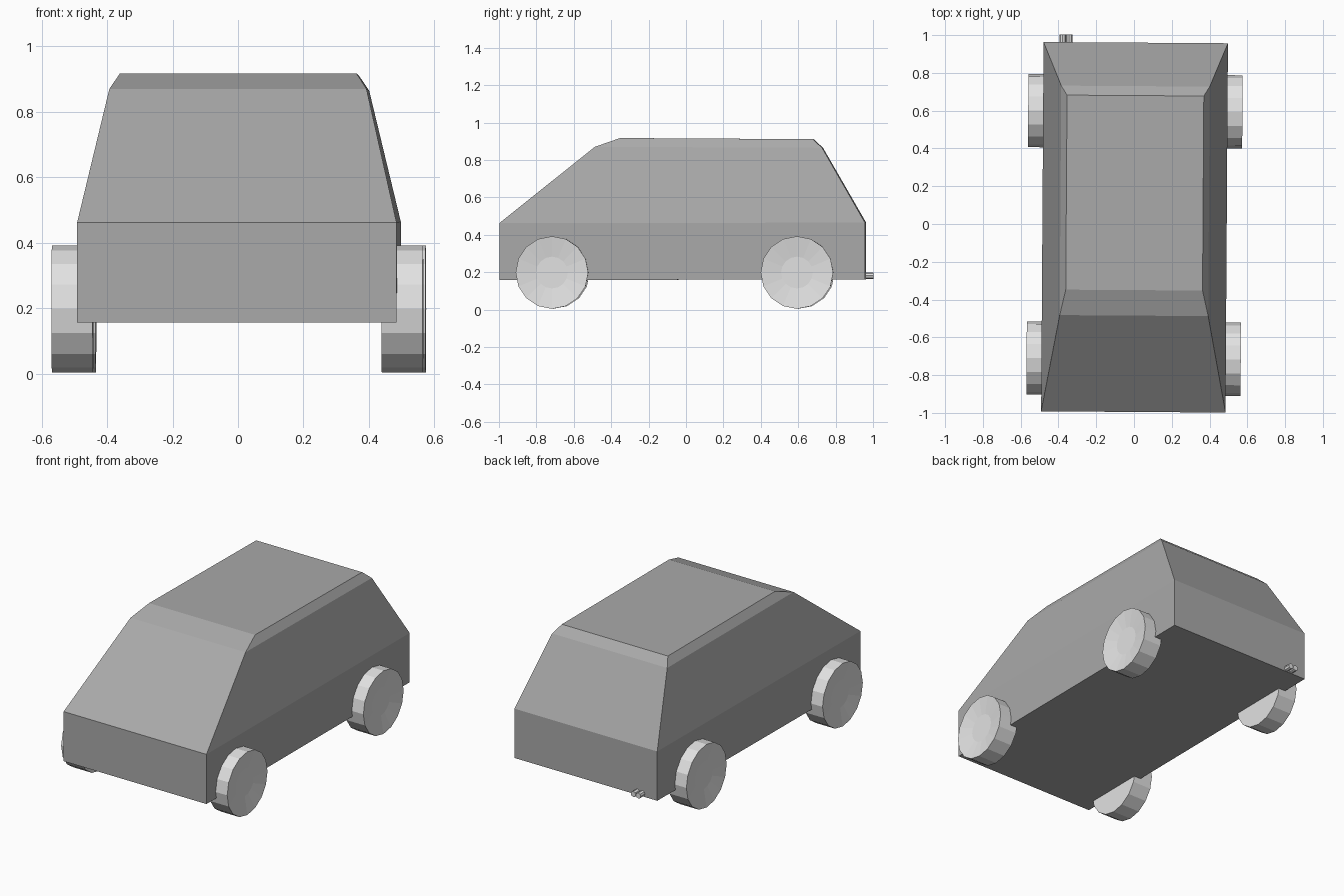
import bpy, bmesh, math
from mathutils import Matrix, Vector

if "Cube" in bpy.data.objects:
    bpy.data.objects.remove(bpy.data.objects["Cube"])


def material(name, value):
    m = bpy.data.materials.new(name)
    m.diffuse_color = (value, value, value, 1)
    m.use_nodes = True
    m.node_tree.nodes["Principled BSDF"].inputs["Base Color"].default_value = m.diffuse_color
    return m


body_grey = material("body grey", 0.40)
light_grey = material("light grey", 0.76)

# The whole car is turned very slightly about z
TURN = Matrix.Translation((0.003, 0, 0)) @ Matrix.Rotation(-0.0066, 4, 'Z')


def add_object(name, bm, mat):
    bmesh.ops.recalc_face_normals(bm, faces=bm.faces[:])
    bm.transform(TURN)
    mesh = bpy.data.meshes.new(name)
    bm.to_mesh(mesh)
    bm.free()
    mesh.materials.append(mat)
    obj = bpy.data.objects.new(name, mesh)
    bpy.context.collection.objects.link(obj)
    return obj


def loft(bm, rings):
    """Skin a stack of equal-length point rings and cap both ends."""
    loops = [[bm.verts.new(p) for p in ring] for ring in rings]
    for a, b in zip(loops, loops[1:]):
        n = len(a)
        for i in range(n):
            bm.faces.new((a[i], a[(i + 1) % n], b[(i + 1) % n], b[i]))
    bm.faces.new(loops[0])
    bm.faces.new(loops[-1])


def disc(center, radius, sides, axis):
    """Points of a circle facing along x or y."""
    pts = []
    for i in range(sides):
        t = 2 * math.pi * i / sides
        u, w = radius * math.cos(t), radius * math.sin(t)
        pts.append(Vector(center) + Vector((0, u, w) if axis == 'X' else (u, 0, w)))
    return pts


# Body: levels of (half width, front y, back y, front z, back z)
levels = [
    (0.488, -0.995, 0.960, 0.157, 0.162),   # floor
    (0.488, -0.995, 0.960, 0.462, 0.465),   # belt line
    (0.393, -0.485, 0.730, 0.870, 0.865),   # shoulder
    (0.362, -0.350, 0.680, 0.917, 0.911),   # roof
]
bm = bmesh.new()
loft(bm, [[(-w, f, zf), (w, f, zf), (w, b, zb), (-w, b, zb)]
          for w, f, b, zf, zb in levels])
add_object("car_body", bm, body_grey)

# Wheels: 16-sided drums with a shallow dished hub on the outside
for end, y in (("front", -0.713), ("back", 0.597)):
    for side, s in (("left", -1), ("right", 1)):
        bm = bmesh.new()
        loft(bm, [disc((s * x, y, 0.198), r, 16, 'X')
                  for x, r in ((0.441, 0.194), (0.567, 0.194), (0.550, 0.085))])
        add_object(f"{end}_{side}_wheel", bm, light_grey)

# Twin exhaust pipes poking out of the back
for name, x in (("outer", -0.387), ("inner", -0.353)):
    bm = bmesh.new()
    loft(bm, [disc((x, y, 0.181), 0.017, 8, 'Y') for y in (0.93, 1.0)])
    add_object(f"{name}_exhaust_pipe", bm, light_grey)
